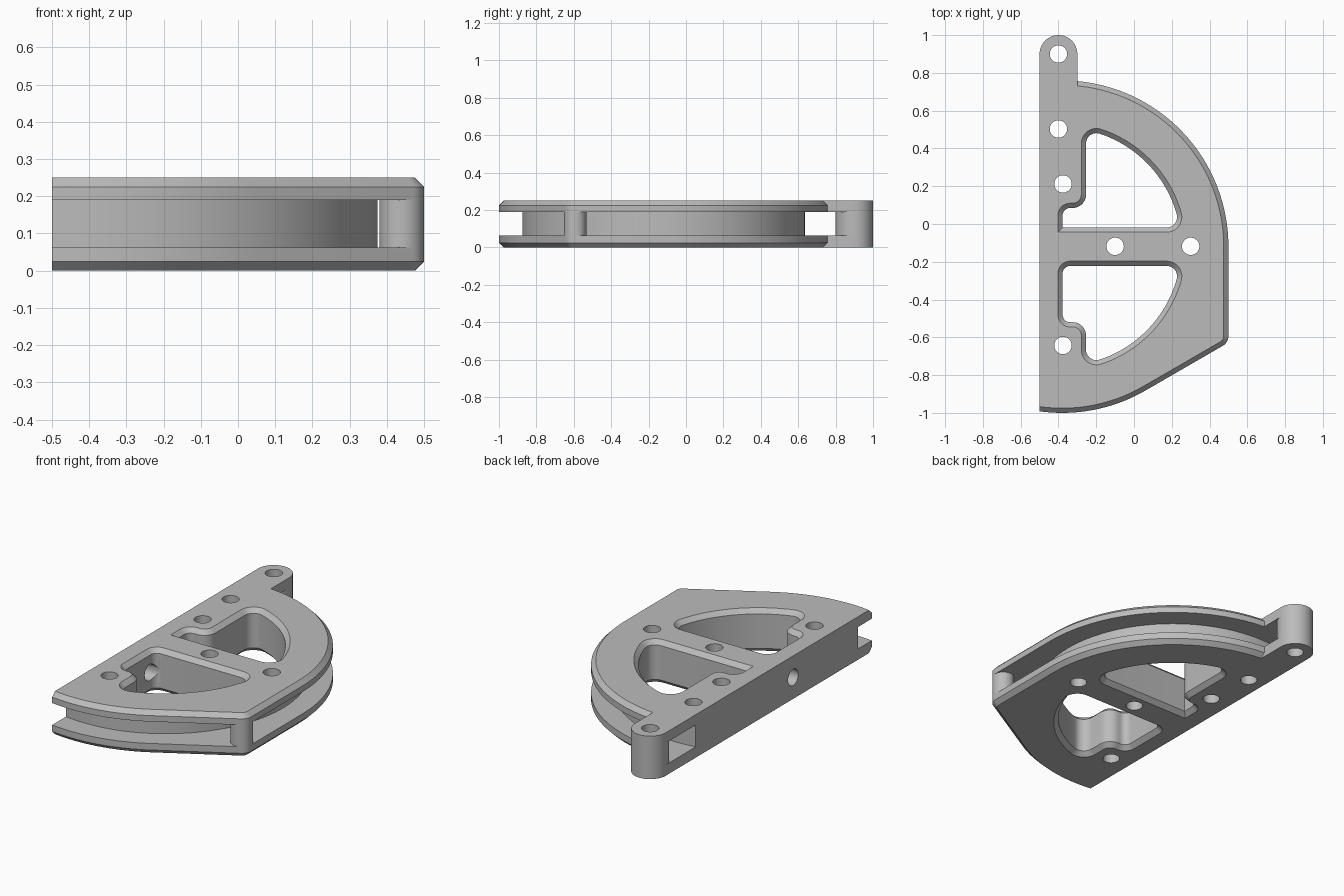
import bpy, bmesh
from math import cos, sin, acos, atan2, sqrt, pi, radians
from mathutils import Vector, Matrix

cube = bpy.data.objects.get("Cube")
if cube:
    bpy.data.objects.remove(cube)

HEIGHT, CHAMFER = 0.25, 0.025
GROOVE_LOW, GROOVE_HIGH = 0.063, 0.19
CENTRE = Vector((-0.38, -0.12))      # shared centre of all the large arcs
RIM, CORE, WALL = 0.88, 0.755, 0.63  # plate, groove floor and pocket radii
LEFT, ARM_RIGHT = -0.5, -0.3
ARM_END, CORNER = Vector((-0.4, 0.9)), Vector((0.44, -0.593))

grey = bpy.data.materials.new("Light grey")
grey.use_nodes = True
grey.diffuse_color = (0.5, 0.5, 0.5, 1)
grey.node_tree.nodes["Principled BSDF"].inputs["Base Color"].default_value = grey.diffuse_color


def arc(centre, radius, start, end, steps):
    angles = [start + (end - start) * i / steps for i in range(steps + 1)]
    return [Vector((centre[0] + radius * cos(a), centre[1] + radius * sin(a))) for a in angles]


def loft(name, layers):
    """Solid through a stack of (z, outline) layers with equal point counts."""
    bm = bmesh.new()
    rings = [[bm.verts.new((p.x, p.y, z)) for p in loop] for z, loop in layers]
    n = len(rings[0])
    for low, high in zip(rings, rings[1:]):
        for i in range(n):
            j = (i + 1) % n
            bm.faces.new((low[i], low[j], high[j], high[i]))
    bm.faces.new(rings[0][::-1])
    bm.faces.new(rings[-1])
    bmesh.ops.recalc_face_normals(bm, faces=bm.faces)
    mesh = bpy.data.meshes.new(name)
    bm.to_mesh(mesh)
    bm.free()
    mesh.materials.append(grey)
    obj = bpy.data.objects.new(name, mesh)
    bpy.context.scene.collection.objects.link(obj)
    return obj


def offset(loop, distance):
    """Grow a counter-clockwise loop outward with mitred corners."""
    result = []
    for i, p in enumerate(loop):
        a = (p - loop[i - 1]).normalized()
        b = (loop[(i + 1) % len(loop)] - p).normalized()
        na, nb = Vector((a.y, -a.x)), Vector((b.y, -b.x))
        result.append(p + (na + nb) * distance / (1 + na.dot(nb)))
    return result


def plate_outline(inset):
    """Plate edge; the straight left side and the arm stay unchamfered."""
    r = RIM - inset
    return (arc(CENTRE, r, -acos((LEFT - CENTRE.x) / r), radians(-60), 24)
            + arc(CORNER, 0.06 - inset, radians(-60), 0, 8)
            + arc(CENTRE, r, 0, acos((ARM_RIGHT - CENTRE.x) / r), 48)
            + arc(ARM_END, 0.1, 0, pi, 24))


def pocket_outline(step_v, round_corner, mirrored):
    """Quarter-round pocket with a notch that leaves a boss for a bolt hole."""
    r, rib, step_u, left = 0.055, 0.102, 0.126, 0.002
    convex, concave = 0.07, 0.04
    right = Vector((sqrt((WALL - r) ** 2 - (rib + r) ** 2), rib + r))
    top = Vector((step_u + r, sqrt((WALL - r) ** 2 - (step_u + r) ** 2)))
    a, b = atan2(right.y, right.x), atan2(top.y, top.x)
    loop = arc(right, r, -pi / 2, a, 12)
    loop += arc((0, 0), WALL, a, b, 32)[1:-1]
    loop += arc(top, r, b, pi, 12)
    loop += arc((step_u - convex, step_v + convex), convex, 0, -pi / 2, 8)
    loop += arc((left + concave, step_v - concave), concave, pi / 2, pi, 8)
    if round_corner:
        loop += arc((left + concave, rib + concave), concave, pi, 1.5 * pi, 8)
    else:
        loop.append(Vector((left, rib)))
    if mirrored:
        loop = [Vector((p.x, -p.y)) for p in reversed(loop)]
    return [p + CENTRE for p in loop]


# Two chamfered plates
edge, inner = plate_outline(0), plate_outline(CHAMFER)
body = loft("pulley_segment", [(0, inner), (CHAMFER, edge), (GROOVE_LOW, edge)])
top_plate = loft("top_plate", [(GROOVE_HIGH, edge), (HEIGHT - CHAMFER, edge), (HEIGHT, inner)])

# Core and posts joining the plates
low, high = GROOVE_LOW - 0.02, GROOVE_HIGH + 0.02
core_angle = acos((LEFT - CENTRE.x) / CORE)
core_loop = arc(CENTRE, CORE, -core_angle, core_angle, 80)
core = loft("core", [(low, core_loop), (high, core_loop)])
posts = []
for name, centre, radius in (("arm_post", ARM_END, 0.1), ("corner_post", CORNER, 0.06)):
    loop = arc(centre, radius, 0, 2 * pi, 48)[:-1]
    posts.append(loft(name, [(low, loop), (high, loop)]))

# Pocket cutters, flared at both faces for the chamfered rims
cutters = []
for name, step_v, rounded, mirrored in (("back_pocket", 0.205, False, False),
                                        ("front_pocket", 0.4, True, True)):
    wall = pocket_outline(step_v, rounded, mirrored)
    rim, over = offset(wall, CHAMFER), offset(wall, CHAMFER + 0.01)
    cutters.append(loft(name, [(-0.01, over), (0, rim), (CHAMFER, wall),
                               (HEIGHT - CHAMFER, wall), (HEIGHT, rim), (HEIGHT + 0.01, over)]))

# Bolt holes through the plates and one sideways hole through the left wall
bolt_holes = [(-0.4, 0.9), (-0.4, 0.503), (-0.376, 0.212),
              (-0.1, -0.118), (0.3, -0.118), (-0.376, -0.643)]
for x, y in bolt_holes:
    loop = arc((x, y), 0.046, 0, 2 * pi, 32)[:-1]
    cutters.append(loft("bolt_hole", [(-0.05, loop), (HEIGHT + 0.05, loop)]))
loop = arc((0, 0), 0.047, 0, 2 * pi, 32)[:-1]
side_hole = loft("side_hole", [(-0.1, loop), (0.1, loop)])
side_hole.data.transform(Matrix.Translation((-0.44, -0.27, HEIGHT / 2)) @ Matrix.Rotation(pi / 2, 4, "Y"))
cutters.append(side_hole)

# Combine into one solid
tools = [(o, "UNION") for o in [core, top_plate] + posts] + [(o, "DIFFERENCE") for o in cutters]
for tool, operation in tools:
    mod = body.modifiers.new(tool.name, "BOOLEAN")
    mod.object, mod.operation, mod.solver = tool, operation, "EXACT"
bpy.context.view_layer.update()
result = bpy.data.meshes.new_from_object(body.evaluated_get(bpy.context.evaluated_depsgraph_get()))
body.modifiers.clear()
body.data = result
for tool, _ in tools:
    bpy.data.objects.remove(tool)

bpy.ops.object.select_all(action="DESELECT")
body.select_set(True)
bpy.context.view_layer.objects.active = body
bpy.ops.object.shade_smooth_by_angle(angle=radians(30))
